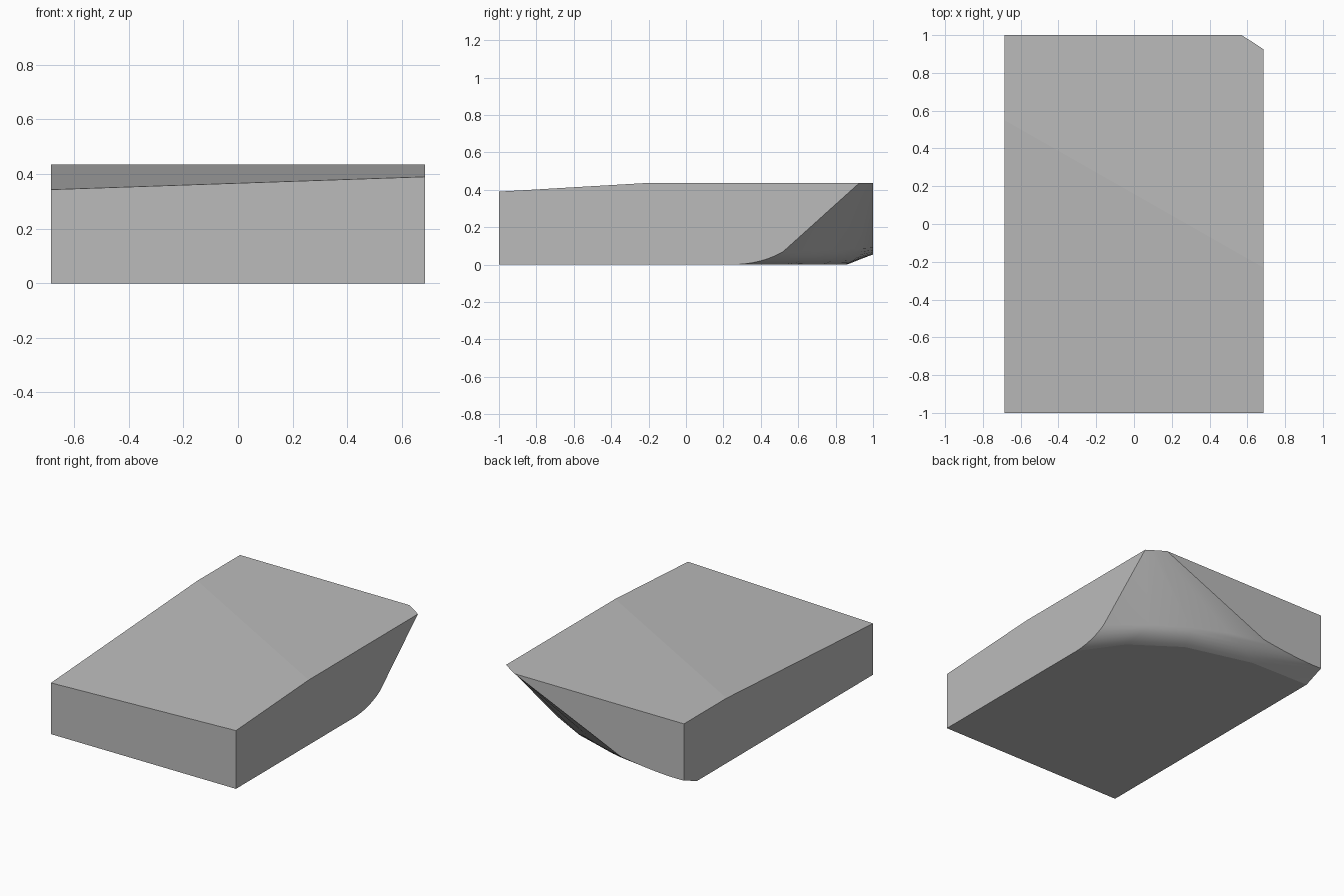
import bpy, bmesh, math
from mathutils import Vector

if "Cube" in bpy.data.objects:
    bpy.data.objects.remove(bpy.data.objects["Cube"])

W, L, H = 0.685, 1.0, 0.435

# Single grey material
mat = bpy.data.materials.new("plain grey")
mat.use_nodes = True
grey = (0.5, 0.5, 0.5, 1)
mat.diffuse_color = grey
mat.node_tree.nodes["Principled BSDF"].inputs["Base Color"].default_value = grey

# Undercut profiles, from the right side (+x) round to the back:
# top rim, upper end of the curve, middle of the curve, foot
columns = [
    [(W, 0.925, H), (W, 0.52, 0.07), (W, 0.40, 0.02), (W, 0.26, 0)],
    [(0.656, 0.944, H), (0.47, 0.705, 0.073), (0.49, 0.63, 0.025), (0.50, 0.52, 0)],
    [(0.628, 0.963, H), (0.237, 0.835, 0.08), (0.22, 0.79, 0.03), (0.20, 0.73, 0)],
    [(0.599, 0.981, H), (0.0, 0.93, 0.085), (-0.15, 0.91, 0.035), (-0.25, 0.85, 0)],
    [(0.57, L, H), (-0.22, L, 0.09), (-0.48, L, 0.06), (-W, L, 0.055)],
]
STEPS = 6


def profile(col):
    """Straight wall followed by a curve through the last three points."""
    top, a, m, b = map(Vector, col)
    pts = [top]
    for i in range(STEPS + 1):
        t = i / STEPS
        pts.append(a * 2 * (t - 0.5) * (t - 1) + m * 4 * t * (1 - t) + b * 2 * t * (t - 0.5))
    return pts


bm = bmesh.new()
grid = [[bm.verts.new(p) for p in profile(c)] for c in columns]

# Curved undercut
for c0, c1 in zip(grid, grid[1:]):
    for i in range(STEPS + 1):
        f = bm.faces.new((c0[i], c0[i + 1], c1[i + 1], c1[i]))
        f.smooth = True

# Remaining corners of the block
bottom_fl, bottom_fr = bm.verts.new((-W, -L, 0)), bm.verts.new((W, -L, 0))
top_fl, top_fr = bm.verts.new((-W, -L, 0.343)), bm.verts.new((W, -L, 0.39))
crease_l, crease_r = bm.verts.new((-W, 0.55, H)), bm.verts.new((W, -0.23, H))
top_bl = bm.verts.new((-W, L, H))
foot_l = bm.verts.new((-W, 0.86, 0))
corner = grid[-1][-1]

flat = [
    [bottom_fl, bottom_fr, top_fr, top_fl],                              # front
    [top_fl, top_fr, crease_r, crease_l],                                # sloped top
    [crease_l, crease_r] + [c[0] for c in grid] + [top_bl],              # level top
    [bottom_fl, top_fl, crease_l, top_bl, corner, foot_l],               # -x side
    [bottom_fr] + grid[0][::-1] + [crease_r, top_fr],                    # +x side
    [top_bl] + grid[-1],                                                 # back
    [bottom_fl, foot_l] + [c[-1] for c in grid[-2::-1]] + [bottom_fr],   # underside
    [foot_l, corner, grid[-2][-1]],                                      # rear lower bevel
]
flat_faces = [bm.faces.new(v) for v in flat]
bmesh.ops.recalc_face_normals(bm, faces=bm.faces[:])
bm.faces.index_update()
flat_ids = [f.index for f in flat_faces[:-1]]

mesh = bpy.data.meshes.new("block")
bm.to_mesh(mesh)
bm.free()
mesh.materials.append(mat)
block = bpy.data.objects.new("block", mesh)
bpy.context.collection.objects.link(block)

# Smooth the undercut, keep the broad sides flat
bpy.ops.object.select_all(action="DESELECT")
block.select_set(True)
bpy.context.view_layer.objects.active = block
bpy.ops.object.shade_smooth_by_angle(angle=math.radians(30))
for i in flat_ids:
    mesh.polygons[i].use_smooth = False
